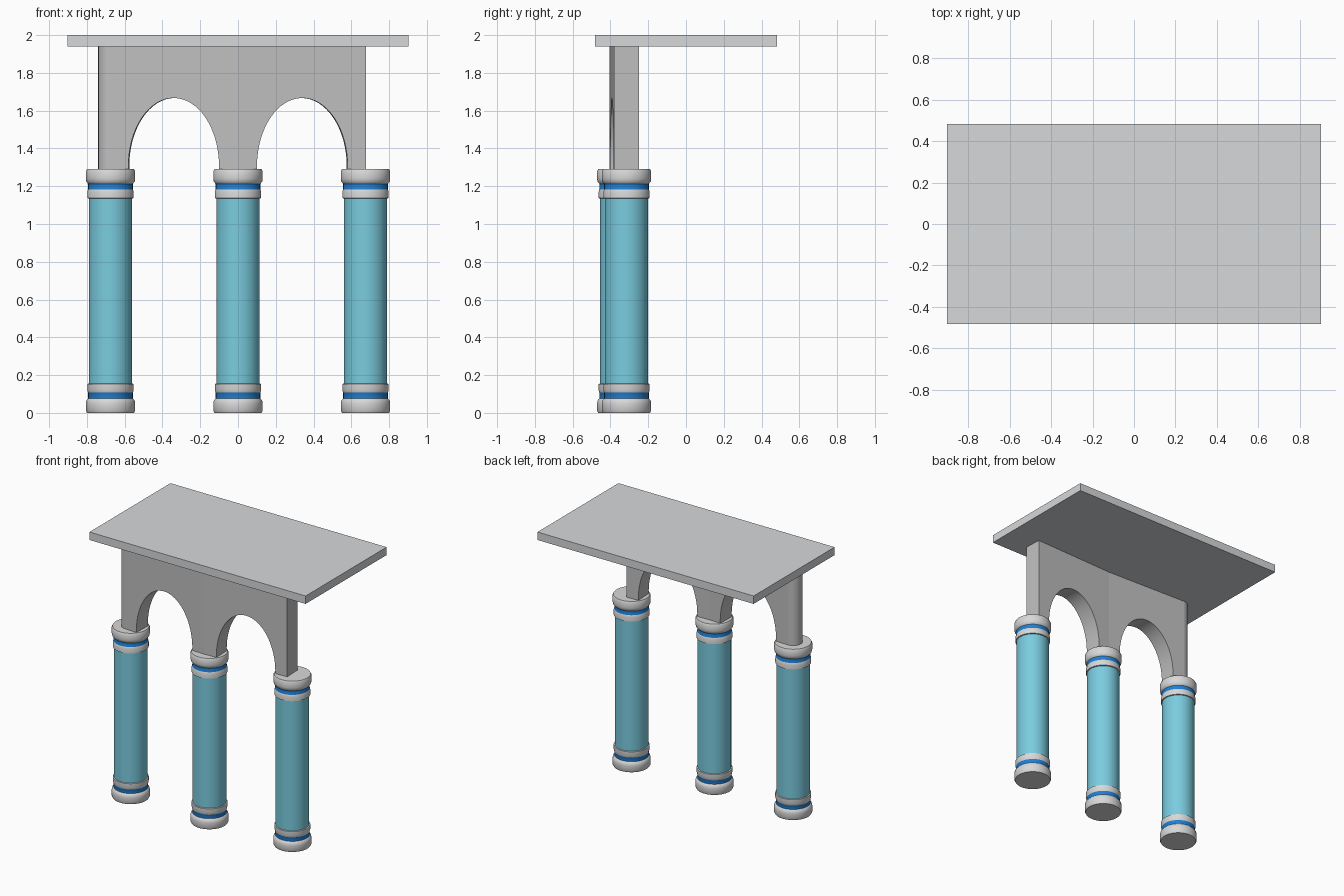
import bpy, bmesh, math

if "Cube" in bpy.data.objects:
    bpy.data.objects.remove(bpy.data.objects["Cube"])


def material(name, rgb):
    m = bpy.data.materials.new(name)
    lin = [(c / 255 / 12.92 if c < 10 else ((c / 255 + 0.055) / 1.055) ** 2.4) for c in rgb]
    m.diffuse_color = (*lin, 1)
    m.use_nodes = True
    m.node_tree.nodes["Principled BSDF"].inputs["Base Color"].default_value = m.diffuse_color
    return m


SLAB = material("pale grey", (214, 216, 218))
WALL = material("stone grey", (192, 192, 192))
TRIM = material("off white", (216, 216, 216))
BLUE = material("strong blue", (30, 128, 214))
AQUA = material("aqua", (122, 204, 223))

SPAN, Y_MID, K = 0.675, -0.34, 0.037   # column spacing, centre line, bend slope
HALF, Z0, Z1 = 0.065, 1.29, 1.94       # wall half thickness, bottom, top


def finish(bm, name, mats, smooth=True):
    bmesh.ops.recalc_face_normals(bm, faces=bm.faces)
    me = bpy.data.meshes.new(name)
    bm.to_mesh(me)
    bm.free()
    ob = bpy.data.objects.new(name, me)
    bpy.context.collection.objects.link(ob)
    for m in mats:
        me.materials.append(m)
    if smooth:
        bpy.ops.object.select_all(action='DESELECT')
        ob.select_set(True)
        bpy.context.view_layer.objects.active = ob
        bpy.ops.object.shade_smooth_by_angle(angle=math.radians(35))
    return ob


# Roof slab
bm = bmesh.new()
bmesh.ops.create_cube(bm, size=1)
for v in bm.verts:
    v.co = (v.co.x * 1.806, v.co.y * 0.966, 1.97 + v.co.z * 0.06)
finish(bm, "roof_slab", [SLAB], False)

# Column profile: lower half as (radius, height), mirrored upwards
LOW = [(0.125, 0), (0.131, 0.012), (0.131, 0.05), (0.128, 0.066), (0.120, 0.075),
       (0.118, 0.077), (0.118, 0.105), (0.119, 0.107), (0.123, 0.122), (0.123, 0.153),
       (0.115, 0.155)]
PROFILE = LOW + [(r, Z0 - z) for r, z in reversed(LOW)]


def column(name, x, y, n=48):
    bm = bmesh.new()
    rings = [[bm.verts.new((x + r * math.cos(2 * math.pi * i / n),
                            y + r * math.sin(2 * math.pi * i / n), z)) for i in range(n)]
             for r, z in PROFILE]
    for a, b in zip(rings, rings[1:]):
        for i in range(n):
            j = (i + 1) % n
            f = bm.faces.new((a[i], a[j], b[j], b[i]))
            h = f.calc_center_median().z
            h = min(h, Z0 - h)
            # blue stripe between the trims, aqua shaft in the middle
            f.material_index = 2 if h > 0.155 else 1 if 0.076 < h < 0.106 else 0
    bm.faces.new(rings[0])
    bm.faces.new(rings[-1])
    finish(bm, name, [TRIM, BLUE, AQUA])


for name, x in (("left_column", -SPAN), ("middle_column", 0), ("right_column", SPAN)):
    column(name, x, Y_MID + K * abs(x))

# Arched wall halves, meeting in a shallow bend over the middle column
ARCH_X, ARCH_R, SPRING, CROWN = 0.338, 0.24, 1.305, 1.667


def arch_half(name, side):
    pts = [(0, Z0), (ARCH_X - ARCH_R, Z0)]
    for i in range(33):
        t = math.pi * (1 - i / 32)
        pts.append((ARCH_X + ARCH_R * math.cos(t), SPRING + (CROWN - SPRING) * math.sin(t)))
    pts += [(ARCH_X + ARCH_R, Z0), (SPAN, Z0), (SPAN, Z1), (0, Z1)]
    bm = bmesh.new()

    def layer(n):
        return [bm.verts.new((side * (s - (n * K if s else 0)), Y_MID + K * s + n, z))
                for s, z in pts]

    front, back = layer(-HALF), layer(HALF)
    caps = [bm.faces.new(front), bm.faces.new(back)]
    for i in range(len(pts)):
        j = (i + 1) % len(pts)
        if not pts[i][0] == pts[j][0] == 0:      # open where the halves join
            bm.faces.new((front[i], front[j], back[j], back[i]))
    bmesh.ops.recalc_face_normals(bm, faces=bm.faces)
    # the solid is open at the bend, so orient from the front cap
    if caps[0].normal.y > 0:
        bmesh.ops.reverse_faces(bm, faces=bm.faces)
    bmesh.ops.triangulate(bm, faces=caps)
    finish(bm, name, [WALL])


arch_half("left_arch", -1)
arch_half("right_arch", 1)

# Rounded end of the wall over the left column
bm = bmesh.new()
ends = []
for z in (Z0, Z1):
    ends.append([])
    for i in range(17):
        t = math.pi / 2 + math.atan(K) * -1 + math.pi * i / 16
        ends[-1].append(bm.verts.new((-SPAN + HALF * math.cos(t),
                                      Y_MID + K * SPAN + HALF * math.sin(t), z)))
a, b = ends
for i in range(17):
    j = (i + 1) % 17
    bm.faces.new((a[i], a[j], b[j], b[i]))
bm.faces.new(a)
bm.faces.new(b)
finish(bm, "rounded_wall_end", [WALL])
